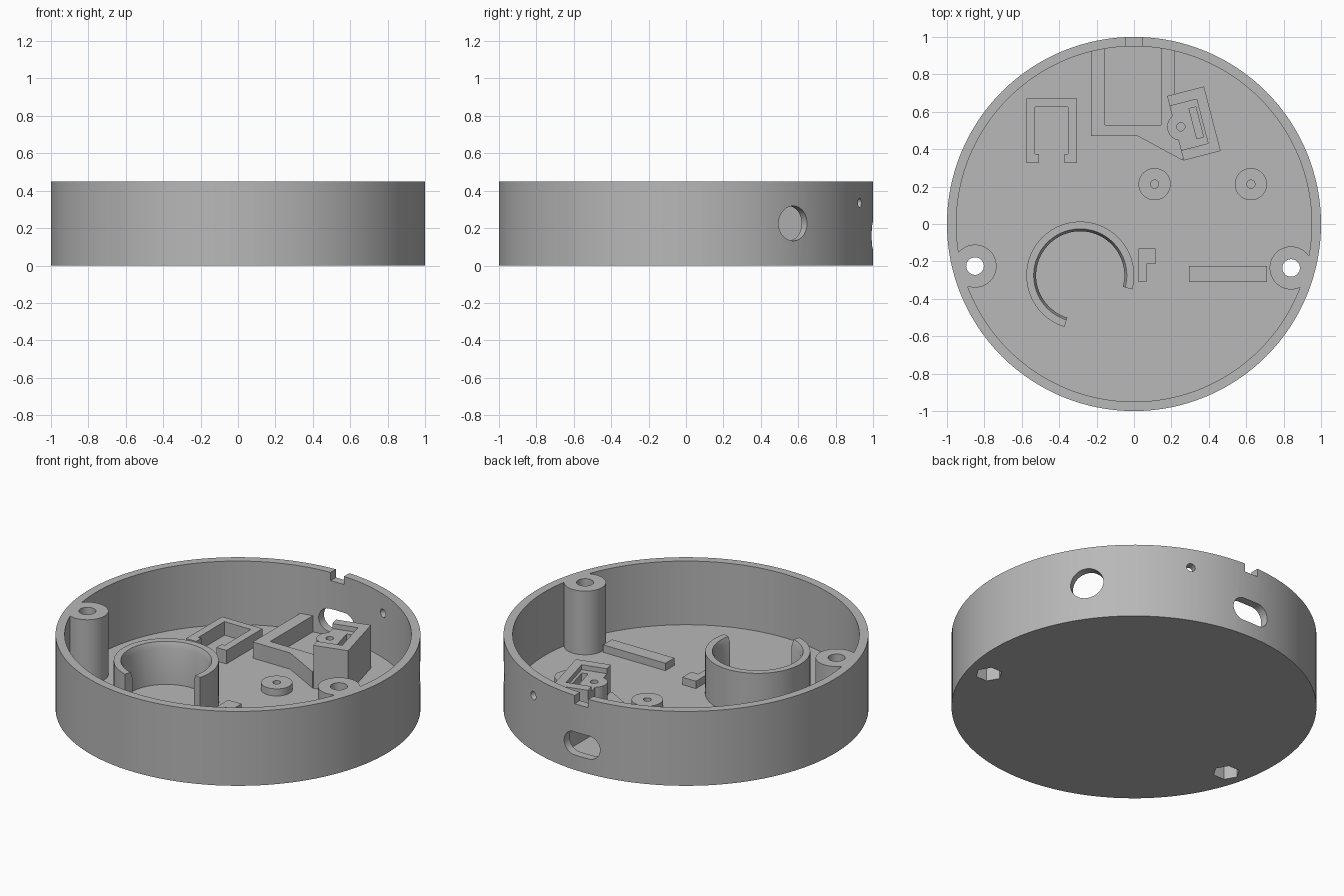
import bpy, bmesh
from math import sin, cos, pi, radians
from mathutils import Matrix

if "Cube" in bpy.data.objects:
    bpy.data.objects.remove(bpy.data.objects["Cube"], do_unlink=True)

HEIGHT, FLOOR, EMBED = 0.45, 0.065, 0.03

grey = bpy.data.materials.new("plain grey")
grey.use_nodes = True
GREY = (0.48, 0.48, 0.48, 1)
grey.diffuse_color = GREY
grey.node_tree.nodes["Principled BSDF"].inputs["Base Color"].default_value = GREY


def finish(name, bm):
    bmesh.ops.recalc_face_normals(bm, faces=bm.faces)
    mesh = bpy.data.meshes.new(name)
    bm.to_mesh(mesh)
    bm.free()
    mesh.materials.append(grey)
    obj = bpy.data.objects.new(name, mesh)
    bpy.context.collection.objects.link(obj)
    return obj


def prism(name, pts, z0, z1, matrix=None):
    """Extrude a flat outline from z0 to z1."""
    bm = bmesh.new()
    low = [bm.verts.new((x, y, z0)) for x, y in pts]
    high = [bm.verts.new((x, y, z1)) for x, y in pts]
    bm.faces.new(low[::-1])
    bm.faces.new(high)
    for i in range(len(pts)):
        j = (i + 1) % len(pts)
        bm.faces.new((low[i], low[j], high[j], high[i]))
    if matrix:
        bm.transform(matrix)
    return finish(name, bm)


def circle(x, y, r, n=48):
    return [(x + r * cos(2 * pi * i / n), y + r * sin(2 * pi * i / n)) for i in range(n)]


def rect(x0, x1, y0, y1):
    return [(x0, y0), (x1, y0), (x1, y1), (x0, y1)]


def combine(obj, operation, *tools):
    """Apply boolean tools to obj, then discard them."""
    for tool in tools:
        mod = obj.modifiers.new("boolean", "BOOLEAN")
        mod.operation, mod.solver, mod.object = operation, "EXACT", tool
        bpy.context.view_layer.update()
        deps = bpy.context.evaluated_depsgraph_get()
        mesh = bpy.data.meshes.new_from_object(obj.evaluated_get(deps))
        obj.modifiers.clear()
        obj.data = mesh
        bpy.data.objects.remove(tool, do_unlink=True)
    return obj


def wall_cutter(outline, angle, z):
    """Cutter pointing outward through the wall at an angle in degrees."""
    m = (Matrix.Rotation(radians(angle), 4, "Z") @ Matrix.Translation((0, 0, z))
         @ Matrix.Rotation(pi / 2, 4, "Y"))
    return prism("wall_cutter", outline, 0.85, 1.15, m)


# Round tray, with two screw posts left standing in the cavity
POSTS = [(-0.85, -0.225), (0.84, -0.235)]
cavity = prism("cavity", circle(0, 0, 0.95, 128), FLOOR, 0.6)
combine(cavity, "DIFFERENCE", *[prism("post", circle(x, y, 0.115), 0, 0.8) for x, y in POSTS])
tray = prism("tray", circle(0, 0, 1, 128), 0, HEIGHT)
combine(tray, "DIFFERENCE", cavity)

# Screw holes with hexagonal nut pockets underneath
for x, y in POSTS:
    combine(tray, "DIFFERENCE",
            prism("screw_hole", circle(x, y, 0.047, 32), -0.1, 0.6),
            prism("nut_pocket", circle(x, y, 0.074, 6), -0.1, 0.11))

# Wall openings: round port, pinhole, cable slot and rim notch
slot = [(0.07 * cos(a), (0.05 if sin(a) > 0 else -0.05) + 0.07 * sin(a))
        for a in [2 * pi * (i + 0.5) / 32 for i in range(32)]]
combine(tray, "DIFFERENCE",
        wall_cutter(circle(0, 0, 0.093), 35, 0.225),
        wall_cutter(circle(0, 0, 0.025, 24), 68.2, 0.335),
        wall_cutter(slot, 90, 0.16),
        prism("notch", rect(-0.045, 0.045, 0.85, 1.1), 0.4, 0.6))

# Open ring holder with a chamfered inner lip
profile = [(0.288, EMBED), (0.288, 0.32), (0.249, 0.32), (0.236, 0.285), (0.236, EMBED)]
bm = bmesh.new()
rows = []
for i in range(65):
    a = radians(-15 + 268 * i / 64)
    rows.append([bm.verts.new((-0.2875 + r * cos(a), -0.275 + r * sin(a), z)) for r, z in profile])
for a, b in zip(rows, rows[1:]):
    for k in range(len(profile)):
        n = (k + 1) % len(profile)
        bm.faces.new((a[k], a[n], b[n], b[k]))
bm.faces.new(rows[0])
bm.faces.new(rows[-1])
finish("ring_holder", bm)

# Clip bracket with inward feet
half = [(0.068, 0.325), (0.068, 0.375), (0.088, 0.375), (0.088, 0.625)]
outer = [(0.135, 0.67), (0.135, 0.325)]
right = outer + half
left = [(-x, y) for x, y in reversed(right)]
prism("clip_bracket", [(x - 0.44, y) for x, y in right + left], EMBED, 0.147)

# Connector cradle against the back wall, with a diagonal brace
prism("connector_cradle",
      [(-0.23, 0.96), (-0.23, 0.47), (0.02, 0.47), (0.26, 0.34), (0.3, 0.5),
       (0.22, 0.69), (0.22, 0.96), (0.145, 0.96), (0.145, 0.53),
       (-0.155, 0.53), (-0.155, 0.96)], EMBED, 0.163)

# Tilted switch block with a recessed seat, rounded tongue, pilot hole and slot
tilt = Matrix.Translation((0.32, 0.5375, 0)) @ Matrix.Rotation(radians(14.5), 4, "Z")
block = prism("switch_block", rect(-0.102, 0.102, -0.178, 0.178), EMBED, 0.325, tilt)
combine(block, "UNION", prism("tongue", circle(-0.072, 0, 0.073), 0.025, 0.36, tilt))
combine(block, "DIFFERENCE",
        prism("seat", rect(-0.3, 0.047, -0.122, 0.122), 0.295, 0.5, tilt),
        prism("pilot", circle(-0.072, 0, 0.022, 24), 0.2, 0.5, tilt),
        prism("groove", rect(-0.005, 0.032, -0.083, 0.083), 0.23, 0.5, tilt))

# Low standoffs with pilot holes
for name, x in (("right_standoff", 0.11), ("left_standoff", 0.625)):
    boss = prism(name, circle(x, 0.213, 0.086), EMBED, 0.108)
    combine(boss, "DIFFERENCE", prism("pilot", circle(x, 0.213, 0.022, 24), FLOOR, 0.3))

# Locating rib and small corner stop
prism("locating_rib", rect(0.295, 0.712, -0.31, -0.225), EMBED, 0.11)
prism("corner_stop", [(0.025, -0.31), (0.068, -0.31), (0.068, -0.215),
                      (0.115, -0.215), (0.115, -0.13), (0.025, -0.13)], EMBED, 0.11)

# Smooth the curved sides and keep the edges sharp
bpy.ops.object.select_all(action="DESELECT")
for obj in bpy.context.collection.objects:
    if obj.type == "MESH":
        obj.select_set(True)
        bpy.context.view_layer.objects.active = obj
bpy.ops.object.shade_smooth_by_angle(angle=radians(30))
